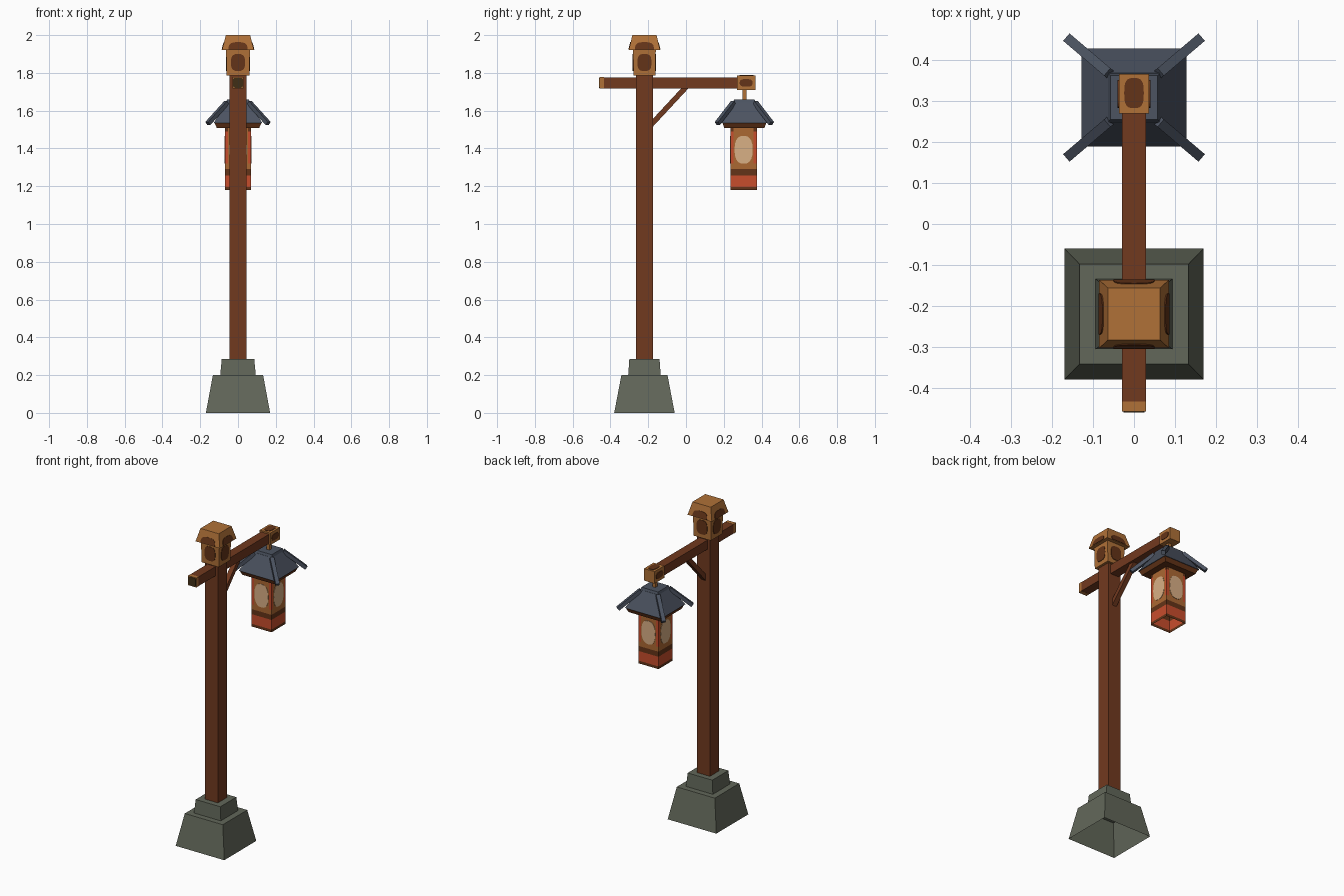
import bpy, bmesh, math
from mathutils import Vector, Matrix

if "Cube" in bpy.data.objects:
    bpy.data.objects.remove(bpy.data.objects["Cube"])


def colour(name, r, g, b):
    m = bpy.data.materials.new(name)
    m.diffuse_color = [(c / 255) ** 2.2 for c in (r, g, b)] + [1]
    m.use_nodes = True
    m.node_tree.nodes["Principled BSDF"].inputs["Base Color"].default_value = m.diffuse_color
    return m


WOOD = colour("brown wood", 113, 60, 36)
LIGHT = colour("light wood", 174, 112, 58)
DARK = colour("dark wood", 100, 55, 30)
END = colour("beam end grain", 66, 50, 28)
SLATE = colour("slate", 77, 84, 97)
STONE = colour("grey stone", 98, 103, 90)
RED = colour("lantern red", 198, 78, 48)
TAN = colour("lantern tan", 170, 104, 54)
CREAM = colour("lantern glow", 216, 174, 132)

PY, LY = -0.22, 0.305      # y of the post and of the lantern


def finish(name, bm, *mats):
    me = bpy.data.meshes.new(name)
    bm.to_mesh(me)
    bm.free()
    for m in mats:
        me.materials.append(m)
    ob = bpy.data.objects.new(name, me)
    bpy.context.collection.objects.link(ob)
    return ob


def frustum(name, mat, cy, z0, hx0, hy0, z1, hx1, hy1, open_bottom=False):
    """Four-sided tapered block centred on x = 0, y = cy."""
    bm = bmesh.new()
    rings = []
    for z, hx, hy in ((z0, hx0, hy0), (z1, hx1, hy1)):
        rings.append([bm.verts.new((sx * hx, cy + sy * hy, z))
                      for sx, sy in ((-1, -1), (1, -1), (1, 1), (-1, 1))])
    lo, hi = rings
    for i in range(4):
        j = (i + 1) % 4
        bm.faces.new((lo[i], lo[j], hi[j], hi[i]))
    bm.faces.new(hi)
    if not open_bottom:
        bm.faces.new(lo[::-1])
    return finish(name, bm, mat)


def bar(name, mat, a, b, w, h):
    """Square bar from a to b."""
    a, b = Vector(a), Vector(b)
    d = b - a
    bm = bmesh.new()
    bmesh.ops.create_cube(bm, size=1)
    rot = d.to_track_quat('Y', 'Z').to_matrix().to_4x4()
    bm.transform(Matrix.Translation((a + b) / 2) @ rot
                 @ Matrix.Diagonal((w, d.length, h, 1)))
    return finish(name, bm, mat)


def plate(name, mat, pts, origin, u, v, thick=0.003):
    """Thin painted plate: 2D outline laid on the plane through origin."""
    o, u, v = Vector(origin), Vector(u).normalized(), Vector(v).normalized()
    n = u.cross(v) * thick
    bm = bmesh.new()
    lo = [bm.verts.new(o + u * x + v * y) for x, y in pts]
    hi = [bm.verts.new(o + u * x + v * y + n) for x, y in pts]
    for i in range(len(pts)):
        j = (i + 1) % len(pts)
        bm.faces.new((lo[i], lo[j], hi[j], hi[i]))
    bm.faces.new(hi)
    return finish(name, bm, mat)


def oval(ru, rv, power=0.65, n=20, span=2 * math.pi):
    """Rounded-box outline; span = pi gives an arch."""
    pts = []
    count = n if span > 4 else n + 1
    for i in range(count):
        a = span * i / n
        c, s = math.cos(a), math.sin(a)
        pts.append((math.copysign(abs(c) ** power, c) * ru,
                    math.copysign(abs(s) ** power, s) * rv))
    return pts


# the four side directions: outward normal and its horizontal tangent
SIDES = {"front": (0, -1), "right": (1, 0), "back": (0, 1), "left": (-1, 0)}

# stone foot, hollow underneath
frustum("stone_base", STONE, PY, 0, 0.17, 0.16, 0.2, 0.133, 0.122, True)
frustum("stone_collar", STONE, PY, 0.2, 0.094, 0.086, 0.285, 0.086, 0.08)

# post and its cap
frustum("post", WOOD, PY, 0.28, 0.045, 0.045, 1.79, 0.045, 0.045)
frustum("post_cap_block", LIGHT, PY, 1.785, 0.06, 0.058, 1.92, 0.063, 0.06)
frustum("post_cap_roof", LIGHT, PY, 1.92, 0.085, 0.083, 2.0, 0.064, 0.064)
for side, (nx, ny) in SIDES.items():
    u = (-ny, nx, 0)
    plate("cap_patch_" + side, DARK, oval(0.037, 0.045),
          (nx * 0.0615, PY + ny * 0.059, 1.855), u, (0, 0, 1))
    plate("cap_roof_patch_" + side, DARK, oval(0.05, 0.04, span=math.pi),
          (nx * 0.084, PY + ny * 0.082, 1.923), u,
          (-nx * 0.02, -ny * 0.02, 0.08))

# cross beam with its tips
bar("beam", WOOD, (0, -0.434, 1.747), (0, 0.28, 1.747), 0.058, 0.058)
bar("beam_front_tip", LIGHT, (0, -0.458, 1.747), (0, -0.434, 1.747), 0.058, 0.06)
plate("beam_end_grain", END, oval(0.026, 0.026, 0.3), (0, -0.458, 1.747),
      (1, 0, 0), (0, 0, 1), 0.002)
bar("beam_back_cap", LIGHT, (0, 0.27, 1.747), (0, 0.367, 1.747), 0.074, 0.076)
for s in (-1, 1):
    plate("back_cap_side_patch", DARK, oval(0.034, 0.02), (s * 0.037, 0.318, 1.747),
          (0, s, 0), (0, 0, 1))
plate("back_cap_top_patch", DARK, oval(0.024, 0.037), (0, 0.32, 1.785),
      (1, 0, 0), (0, 1, 0))

# diagonal brace and lantern hanger
bar("brace", WOOD, (0, -0.19, 1.52), (0, 0.005, 1.73), 0.03, 0.028)
bar("hanger", LIGHT, (0, LY + 0.005, 1.65), (0, LY + 0.005, 1.715), 0.022, 0.022)

# lantern roof
RY = LY + 0.004
frustum("lantern_eave", DARK, RY, 1.508, 0.112, 0.106, 1.535, 0.124, 0.116)
frustum("lantern_roof", SLATE, RY, 1.535, 0.128, 0.12, 1.645, 0.062, 0.06)
frustum("lantern_roof_cap", SLATE, RY, 1.64, 0.064, 0.06, 1.66, 0.058, 0.054)
for sx in (-1, 1):
    for sy in (-1, 1):
        bar("roof_ridge", SLATE, (sx * 0.06, RY + sy * 0.058, 1.642),
            (sx * 0.16, RY + sy * 0.143, 1.532), 0.024, 0.022)

# lantern body: open-bottomed paper walls, coloured by height and column
H = 0.07
cols = [-H, -0.053, 0.053, H]
rows = [1.18, 1.197, 1.258, 1.29, 1.32, 1.49, 1.51]
row_mats = [(2, 2, 2), (0, 0, 0), (2, 2, 2), (1, 1, 1), (0, 1, 0), (2, 1, 2)]
bm = bmesh.new()
for nx, ny in SIDES.values():
    grid = [[bm.verts.new((nx * H - ny * c, LY + ny * H + nx * c, z)) for c in cols]
            for z in rows]
    for r in range(len(rows) - 1):
        for c in range(3):
            f = bm.faces.new((grid[r][c], grid[r][c + 1],
                              grid[r + 1][c + 1], grid[r + 1][c]))
            f.material_index = row_mats[r][c]
bmesh.ops.remove_doubles(bm, verts=bm.verts, dist=0.0005)
finish("lantern_body", bm, RED, TAN, DARK)

# glowing ovals on each lantern wall
for side, (nx, ny) in SIDES.items():
    plate("lantern_glow_" + side, CREAM, oval(0.048, 0.074, 0.8),
          (nx * H, LY + ny * H, 1.393), (-ny, nx, 0), (0, 0, 1), 0.002)
